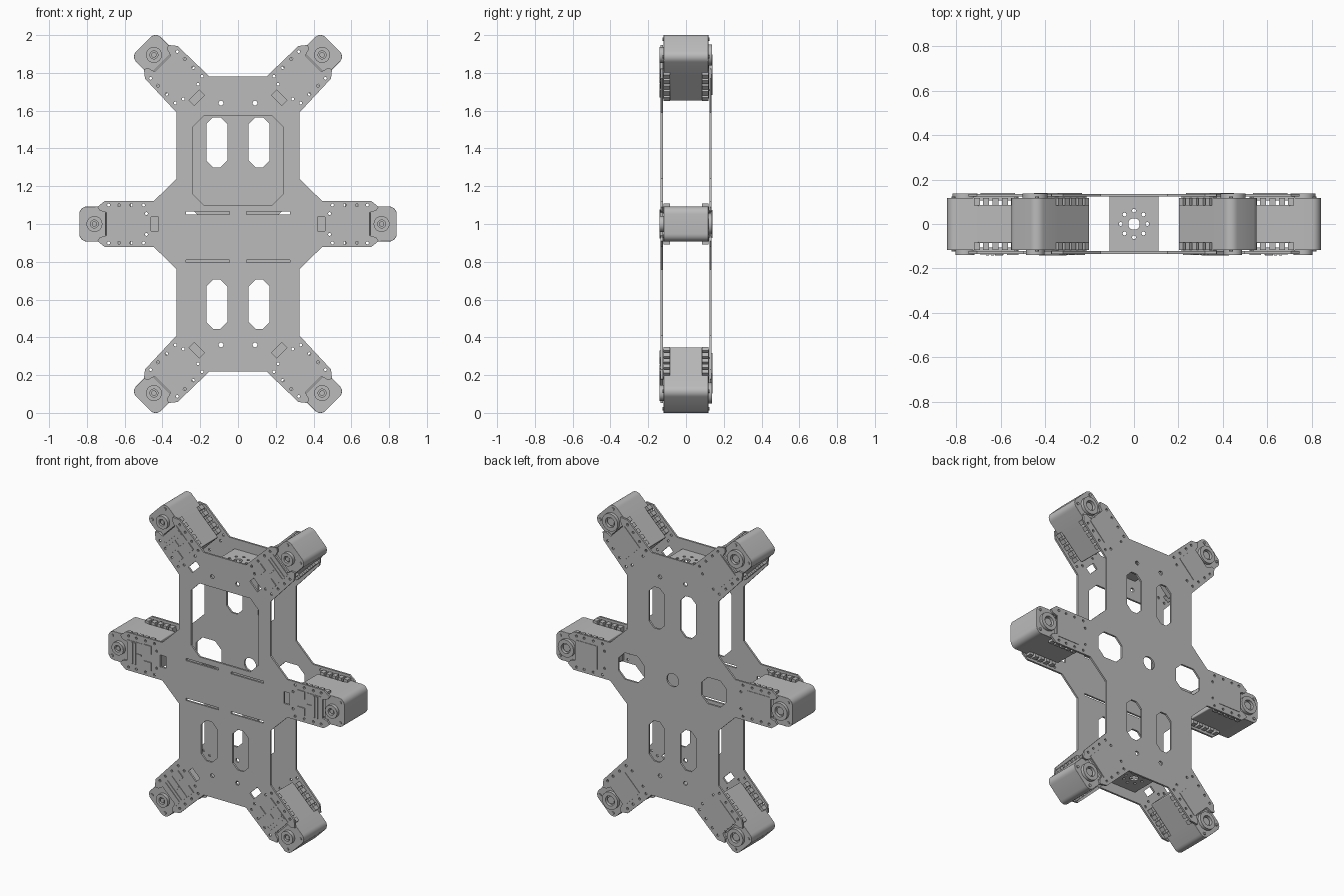
import bpy, bmesh, math
from mathutils import Matrix

cube = bpy.data.objects.get("Cube")
if cube:
    bpy.data.objects.remove(cube, do_unlink=True)

grey = bpy.data.materials.new("machined_grey")
grey.use_nodes = True
grey.diffuse_color = (0.5, 0.5, 0.5, 1)
grey.node_tree.nodes["Principled BSDF"].inputs["Base Color"].default_value = (0.5, 0.5, 0.5, 1)
scene = bpy.context.scene
made = []


def circle(cx, cz, r, n=10):
    return [(cx + r * math.cos(i * math.tau / n), cz + r * math.sin(i * math.tau / n)) for i in range(n)]


def rect(x0, x1, z0, z1, c=0):
    # Rectangle with optional chamfered corners
    if not c:
        return [(x0, z0), (x1, z0), (x1, z1), (x0, z1)]
    return [(x0 + c, z0), (x1 - c, z0), (x1, z0 + c), (x1, z1 - c),
            (x1 - c, z1), (x0 + c, z1), (x0, z1 - c), (x0, z0 + c)]


def slab(name, loops, y0, y1):
    # Filled outline with holes, drawn in x-z and thick along y
    curve = bpy.data.curves.new(name, 'CURVE')
    curve.dimensions = '2D'
    curve.fill_mode = 'BOTH'
    curve.extrude = (y1 - y0) / 2
    for loop in loops:
        s = curve.splines.new('POLY')
        s.points.add(len(loop) - 1)
        for p, (x, z) in zip(s.points, loop):
            p.co = (x, z, 0, 1)
        s.use_cyclic_u = True
    tmp = bpy.data.objects.new(name, curve)
    scene.collection.objects.link(tmp)
    dg = bpy.context.evaluated_depsgraph_get()
    mesh = bpy.data.meshes.new_from_object(tmp.evaluated_get(dg))
    bpy.data.objects.remove(tmp, do_unlink=True)
    mesh.transform(Matrix.Translation((0, (y0 + y1) / 2, 0)) @ Matrix.Rotation(math.pi / 2, 4, 'X'))
    bm = bmesh.new()
    bm.from_mesh(mesh)
    bmesh.ops.remove_doubles(bm, verts=bm.verts, dist=1e-5)
    bmesh.ops.recalc_face_normals(bm, faces=bm.faces)
    bm.to_mesh(mesh)
    bm.free()
    mesh.materials.clear()
    mesh.materials.append(grey)
    mesh.name = name
    return mesh


def place(name, mesh, loc, angle=0, bevel=0):
    ob = bpy.data.objects.new(name, mesh)
    scene.collection.objects.link(ob)
    ob.location = loc
    ob.rotation_euler.y = -angle
    if bevel:
        m = ob.modifiers.new("rounded_edges", 'BEVEL')
        m.width, m.segments, m.limit_method = bevel, 3, 'ANGLE'
    made.append(ob)
    return ob


# Arm frames: horn centre and outward direction, heights relative to the middle
right_arms = [("upper", 0.445, 0.895, math.pi / 4), ("middle", 0.76, 0, 0), ("lower", 0.445, -0.895, -math.pi / 4)]
arms = [("left_" + n, x, z, a) for n, x, z, a in right_arms]
arms += [("right_" + n, -x, z, math.pi - a) for n, x, z, a in right_arms]


def to_arm(points, x, z, a):
    c, s = math.cos(a), math.sin(a)
    return [(x + u * c - w * s, z + u * s + w * c) for u, w in points]


# Body outline, one quarter mirrored twice
half_end = [(-0.055, 0.122), (-0.015, 0.09), (-0.03, 0.07), (-0.065, 0.06)]
full_end = half_end + [(u, -w) for u, w in reversed(half_end)]
quarter = [(0.15, 0.78)] + to_arm(full_end, *right_arms[0][1:])
quarter += [(0.325, 0.59), (0.325, 0.24), (0.445, 0.122)] + to_arm(half_end, *right_arms[1][1:])
half = quarter + [(x, -z) for x, z in reversed(quarter)]
outline = half + [(-x, z) for x, z in reversed(half)]

# Holes shared by both plates, then those of each plate
shared, front_only, back_only = [], [], [circle(0, 0, 0.042, 24)]
for _, x, z, a in arms:
    for w in (-1, 1):
        for u, v in ((-0.26, 0.1), (-0.195, 0.1), (-0.13, 0.1), (-0.075, 0.1), (-0.275, 0.055)):
            shared.append(to_arm(circle(u, v * w, 0.008, 8), x, z, a))
    front_only.append(to_arm(rect(-0.34, -0.3, -0.038, 0.038), x, z, a))
for s in (-1, 1):
    for t in (-1, 1):
        shared.append(circle(0.09 * s, 0.64 * t, 0.013, 12))
    shared.append(rect(0.112 * s - 0.056, 0.112 * s + 0.056, -0.555, -0.295, 0.036))
    back_only.append(rect(0.112 * s - 0.056, 0.112 * s + 0.056, 0.3, 0.565, 0.036))
    back_only.append(rect(0.295 * s - 0.09, 0.295 * s + 0.09, -0.085, 0.085, 0.045))
    for z in (0.058, -0.198):
        front_only.append(rect(0.16 * s - 0.115, 0.16 * s + 0.115, z - 0.007, z + 0.007))
front_only.append(rect(-0.24, 0.24, 0.1, 0.573, 0.06))

place("front_plate", slab("front_plate", [outline] + shared + front_only, -0.134, -0.122), (0, 0, 1))
place("back_plate", slab("back_plate", [outline] + shared + back_only, 0.124, 0.136), (0, 0, 1))

# Cross plates joining front and back, with a ring of bolt holes
bolts = [circle(x, y, 0.009, 8) for x, y in circle(0, 0, 0.06, 8)]
cross = slab("cross_plate", [rect(-0.11, 0.11, -0.123, 0.125), circle(0, 0, 0.026, 20)] + bolts, -0.006, 0.006)
cross.transform(Matrix.Rotation(-math.pi / 2, 4, 'X'))
place("upper_cross_plate", cross, (0, 0, 1.71))
place("lower_cross_plate", cross, (0, 0, 0.29))

# Servo parts, centred on the horn and pointing along +x
r = 0.04
corner = [(0.08 - r + r * math.sin(i * math.pi / 12), 0.0925 - r + r * math.cos(i * math.pi / 12)) for i in range(7)]
case_loop = [(-0.06, 0.0925)] + corner + [(x, -z) for x, z in reversed(corner)] + [(-0.06, -0.0925)]
parts = [
    ("servo_head", slab("servo_head", [case_loop], -0.118, 0.118), 0.012),
    ("servo_body", slab("servo_body", [rect(-0.254, -0.05, -0.0925, 0.0925)], -0.086, 0.086), 0.006),
    ("front_horn", slab("front_horn", [circle(0, 0, 0.042, 28), circle(0, 0, 0.021, 20)], -0.14, -0.11), 0),
    ("horn_screw", slab("horn_screw", [circle(0, 0, 0.014, 16)], -0.134, -0.11), 0),
    ("back_ring", slab("back_ring", [circle(0, 0, 0.056, 28), circle(0, 0, 0.032, 24)], 0.11, 0.138), 0),
    ("back_hub", slab("back_hub", [circle(0, 0, 0.024, 20)], 0.11, 0.128), 0),
    ("back_panel", slab("back_panel", [rect(-0.225, -0.07, -0.075, 0.075)], 0.13, 0.139), 0),
    ("front_panel", slab("front_panel", [rect(-0.175, -0.067, -0.075, 0.075)], -0.137, -0.13), 0),
    ("front_bars", slab("front_bars", [rect(-0.13, -0.117, -0.07, 0.07), rect(-0.108, -0.095, -0.07, 0.07),
                                       rect(-0.17, -0.136, -0.004, 0.004)], -0.141, -0.13), 0),
    ("front_sockets", slab("front_sockets", [rect(-0.24, -0.188, s * 0.053 - 0.025, s * 0.053 + 0.025)
                                             for s in (-1, 1)], -0.14, -0.13), 0),
    ("case_screws", slab("case_screws", [circle(0.052, s * 0.065, 0.009) for s in (-1, 1)], -0.124, 0.124), 0),
]
# Mounting rails with a row of lugs along each servo edge
for side, s in (("front", -1), ("back", 1)):
    y0, y1 = sorted((s * 0.106, s * 0.123))
    rails = [rect(-0.235, -0.035, t * 0.079 - 0.013, t * 0.079 + 0.013) for t in (-1, 1)]
    parts.append((side + "_rails", slab(side + "_rails", rails, y0, y1), 0))
    y0, y1 = sorted((s * 0.084, s * 0.118))
    lugs = [rect(-0.235 + 0.042 * i, -0.208 + 0.042 * i, t * 0.091 - 0.018, t * 0.091 + 0.018)
            for i in range(5) for t in (-1, 1)]
    parts.append((side + "_lugs", slab(side + "_lugs", lugs, y0, y1), 0))

for arm, x, z, a in arms:
    for name, mesh, bevel in parts:
        place(arm + "_" + name, mesh, (x, 0, 1 + z), a, bevel)

# Smooth rounded surfaces, keep edges sharp
bpy.ops.object.select_all(action='DESELECT')
for ob in made:
    ob.select_set(True)
bpy.context.view_layer.objects.active = made[0]
bpy.ops.object.shade_smooth_by_angle(angle=math.radians(30))
